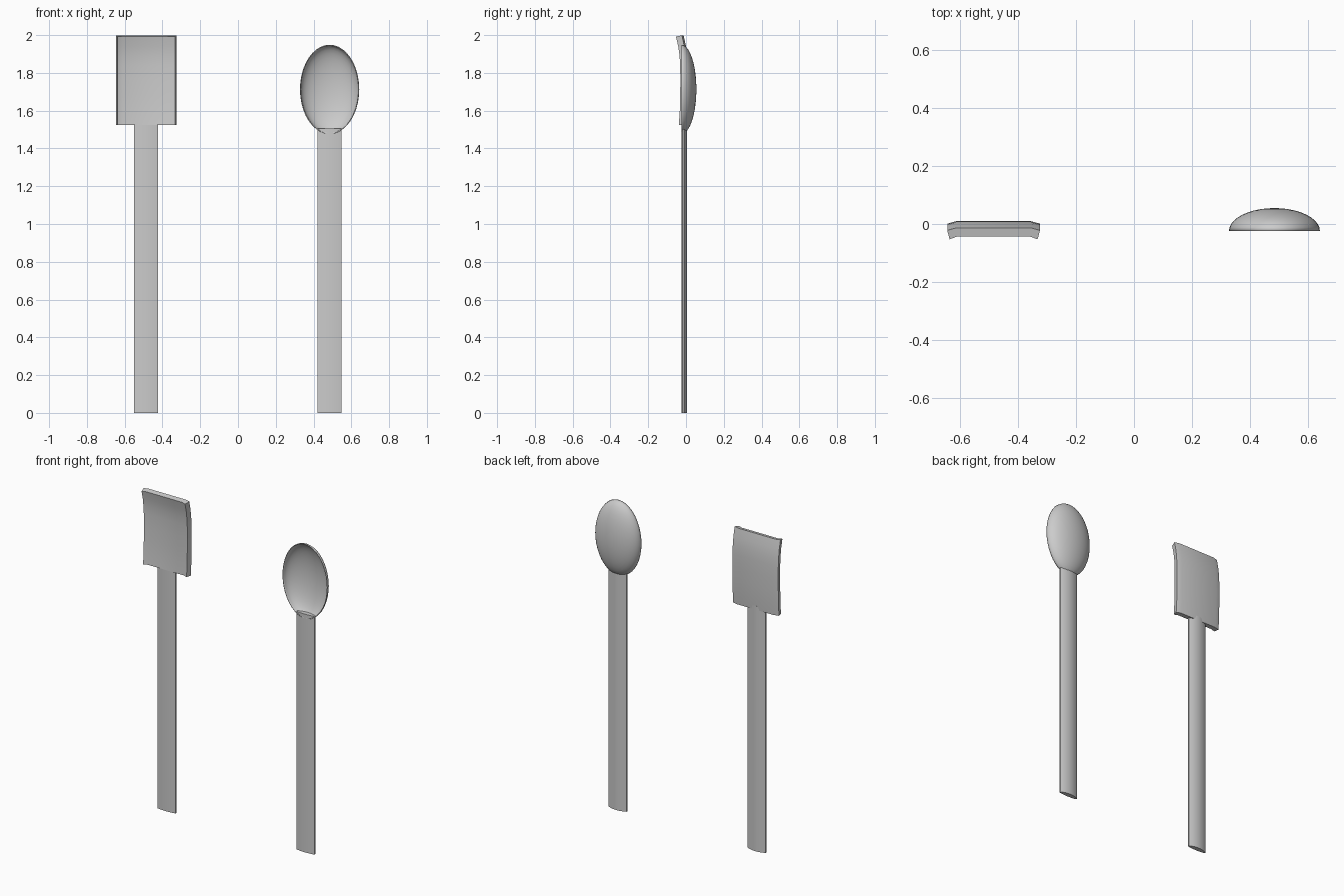
import bpy, bmesh, math

if "Cube" in bpy.data.objects:
    bpy.data.objects.remove(bpy.data.objects["Cube"])


def finish(name, bm, angle=35):
    bmesh.ops.recalc_face_normals(bm, faces=bm.faces)
    me = bpy.data.meshes.new(name)
    bm.to_mesh(me)
    bm.free()
    ob = bpy.data.objects.new(name, me)
    bpy.context.collection.objects.link(ob)
    bpy.ops.object.select_all(action='DESELECT')
    ob.select_set(True)
    bpy.context.view_layer.objects.active = ob
    bpy.ops.object.shade_smooth_by_angle(angle=math.radians(angle))
    return ob


def loft(bm, rings):
    # skin closed cross-sections and cap both ends
    loops = [[bm.verts.new(p) for p in r] for r in rings]
    for a, b in zip(loops, loops[1:]):
        n = len(a)
        for i in range(n):
            bm.faces.new((a[i], a[(i + 1) % n], b[(i + 1) % n], b[i]))
    bm.faces.new(loops[0])
    bm.faces.new(loops[-1])


def handle(name, x, top):
    # flat strip with gently bowed faces and narrow side walls
    w, n = 0.063, 12
    us = [-1 + 2 * i / n for i in range(n + 1)]
    outline = [(x + w * u, -0.019 - 0.006 * (1 - u * u)) for u in us]
    outline += [(x + w * u, -0.010 + 0.015 * (1 - u * u)) for u in reversed(us)]
    bm = bmesh.new()
    loft(bm, [[(px, py, z) for px, py in outline] for z in (0, top)])
    return finish(name, bm)


# Handles
handle("spatula_handle", -0.487, 1.55)
handle("spoon_handle", 0.485, 1.505)

# Spatula blade: front profile bends forward at the top, sides fold forward
cx, hw, thick = -0.485, 0.157, 0.030
profile = [(1.525, -0.028), (1.60, -0.023), (1.68, -0.021), (1.76, -0.020),
           (1.84, -0.021), (1.89, -0.024), (1.94, -0.031), (1.992, -0.043)]
rings = []
for i, (z, y) in enumerate(profile):
    z0, y0 = profile[max(i - 1, 0)]
    z1, y1 = profile[min(i + 1, len(profile) - 1)]
    slope = (y1 - y0) / (z1 - z0)
    zb = z - slope * thick if i else z
    front = [(-hw + 0.005, -0.010), (-0.125, 0), (0.125, 0), (hw - 0.005, -0.010)]
    back = [(hw + 0.003, -0.009), (0.128, 0), (-0.128, 0), (-hw - 0.003, -0.009)]
    rings.append([(cx + x, y + d, z) for x, d in front]
                 + [(cx + x, y + thick + d, zb) for x, d in back])
bm = bmesh.new()
loft(bm, rings)
finish("spatula_blade", bm)

# Spoon bowl: open half ellipsoid with a thin wall
bm = bmesh.new()
bmesh.ops.create_uvsphere(bm, u_segments=40, v_segments=20, radius=1)
bmesh.ops.delete(bm, geom=[v for v in bm.verts if v.co.z < -0.01], context='VERTS')
for v in bm.verts:
    x, y, z = v.co
    v.co = (0.485 + 0.157 * x, -0.024 + 0.079 * z, 1.713 + 0.236 * y)
bowl = finish("spoon_bowl", bm, 60)
wall = bowl.modifiers.new("wall", 'SOLIDIFY')
# keep the outer surface in place and thicken toward the hollow
centre_face = max(bowl.data.polygons, key=lambda p: p.center.y)
wall.thickness = 0.004
wall.offset = -1 if centre_face.normal.y > 0 else 1
